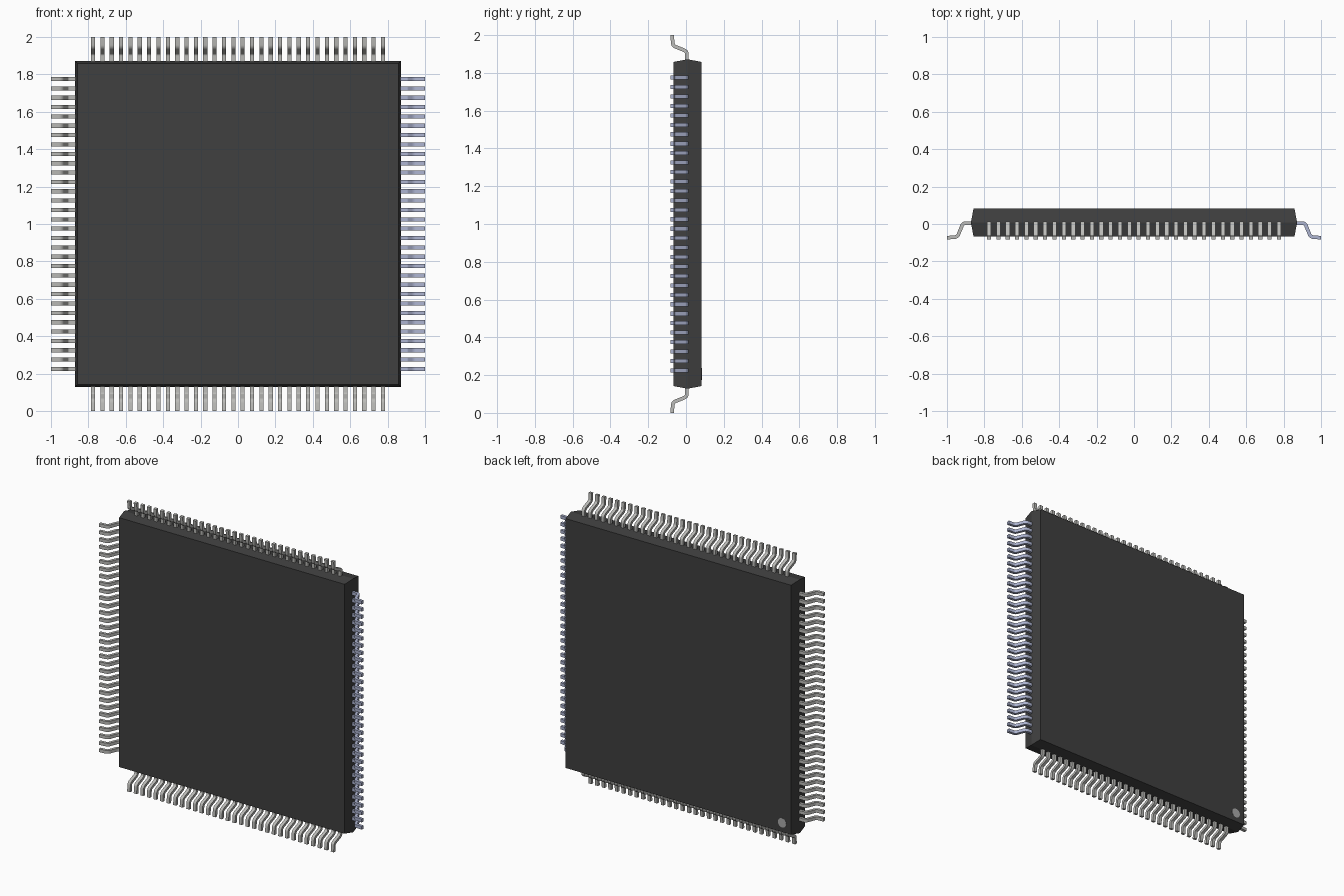
import bpy, bmesh, math
from mathutils import Vector

if "Cube" in bpy.data.objects:
    bpy.data.objects.remove(bpy.data.objects["Cube"])

def material(name, rgb):
    m = bpy.data.materials.new(name)
    m.diffuse_color = (*rgb, 1)
    m.use_nodes = True
    m.node_tree.nodes["Principled BSDF"].inputs["Base Color"].default_value = m.diffuse_color
    return m

def finish(bm, name, mat, smooth=False):
    bmesh.ops.recalc_face_normals(bm, faces=bm.faces)
    me = bpy.data.meshes.new(name)
    bm.to_mesh(me)
    bm.free()
    ob = bpy.data.objects.new(name, me)
    bpy.context.collection.objects.link(ob)
    me.materials.append(mat)
    if smooth:
        bpy.ops.object.select_all(action='DESELECT')
        ob.select_set(True)
        bpy.context.view_layer.objects.active = ob
        bpy.ops.object.shade_smooth_by_angle(angle=math.radians(30))
    return ob

dark = material("dark_plastic", (0.05, 0.05, 0.05))
metal = material("lead_metal", (0.5, 0.5, 0.48))
blue = material("blue_metal", (0.42, 0.46, 0.64))
pale = material("marker_grey", (0.4, 0.4, 0.4))

# Package body: square stack with a draft angle either side of the parting line
bm = bmesh.new()
rings = []
for y, h in ((-0.066, 0.858), (0.008, 0.872), (0.083, 0.858)):
    rings.append([bm.verts.new((sx * h, y, 1 + sz * h))
                  for sx, sz in ((-1, -1), (1, -1), (1, 1), (-1, 1))])
for a, b in zip(rings, rings[1:]):
    for i in range(4):
        j = (i + 1) % 4
        bm.faces.new((a[i], a[j], b[j], b[i]))
bm.faces.new(rings[0])
bm.faces.new(rings[-1])
finish(bm, "package_body", dark)

# Pin one marker on the back face
bpy.ops.mesh.primitive_cylinder_add(vertices=32, radius=0.032, depth=0.01,
                                    location=(-0.79, 0.0788, 0.205),
                                    rotation=(math.pi / 2, 0, 0))
dot = bpy.context.object
dot.name = "pin_one_marker"
dot.data.materials.append(pale)

# Gull-wing lead centre line (outward distance, y) with filleted bends
def fillet(points, r, seg=5):
    pts = [Vector(p) for p in points]
    out = [pts[0]]
    for p, c, n in zip(pts, pts[1:], pts[2:]):
        d0, d1 = (p - c).normalized(), (n - c).normalized()
        half = d0.angle(d1) / 2
        centre = c + (d0 + d1).normalized() * (r / math.sin(half))
        t = r / math.tan(half)
        a, b = c + d0 * t - centre, c + d1 * t - centre
        for k in range(seg + 1):
            out.append(centre + a.lerp(b, k / seg).normalized() * r)
    return out + [pts[-1]]

path = fillet([(0.85, 0.005), (0.914, 0.005), (0.944, -0.069), (1.0, -0.0735)], 0.022)
THICK, WIDTH, PITCH, COUNT = 0.019, 0.022, 0.05, 32

def outline():
    upper, lower = [], []
    for i, p in enumerate(path):
        d = (path[min(i + 1, len(path) - 1)] - path[max(i - 1, 0)]).normalized()
        n = Vector((-d.y, d.x)) * THICK / 2
        upper.append(p + n)
        lower.append(p - n)
    return upper, lower

# One row of leads per side, turned about the package centre
def lead_row(name, angle, mat):
    c, s = math.cos(angle), math.sin(angle)
    upper, lower = outline()
    bm = bmesh.new()
    for k in range(COUNT):
        mid = (k - (COUNT - 1) / 2) * PITCH
        def vert(p, t):
            return bm.verts.new((p.x * c - t * s, p.y, 1 + p.x * s + t * c))
        rings = []
        for u, l in zip(upper, lower):
            t0, t1 = mid - WIDTH / 2, mid + WIDTH / 2
            rings.append([vert(u, t0), vert(u, t1), vert(l, t1), vert(l, t0)])
        for a, b in zip(rings, rings[1:]):
            for i in range(4):
                j = (i + 1) % 4
                bm.faces.new((a[i], a[j], b[j], b[i]))
        bm.faces.new(rings[0])
        bm.faces.new(rings[-1])
    finish(bm, name, mat, smooth=True)

for i, (side, mat) in enumerate((("right", blue), ("top", metal),
                                 ("left", metal), ("bottom", metal))):
    lead_row("leads_" + side, i * math.pi / 2, mat)
